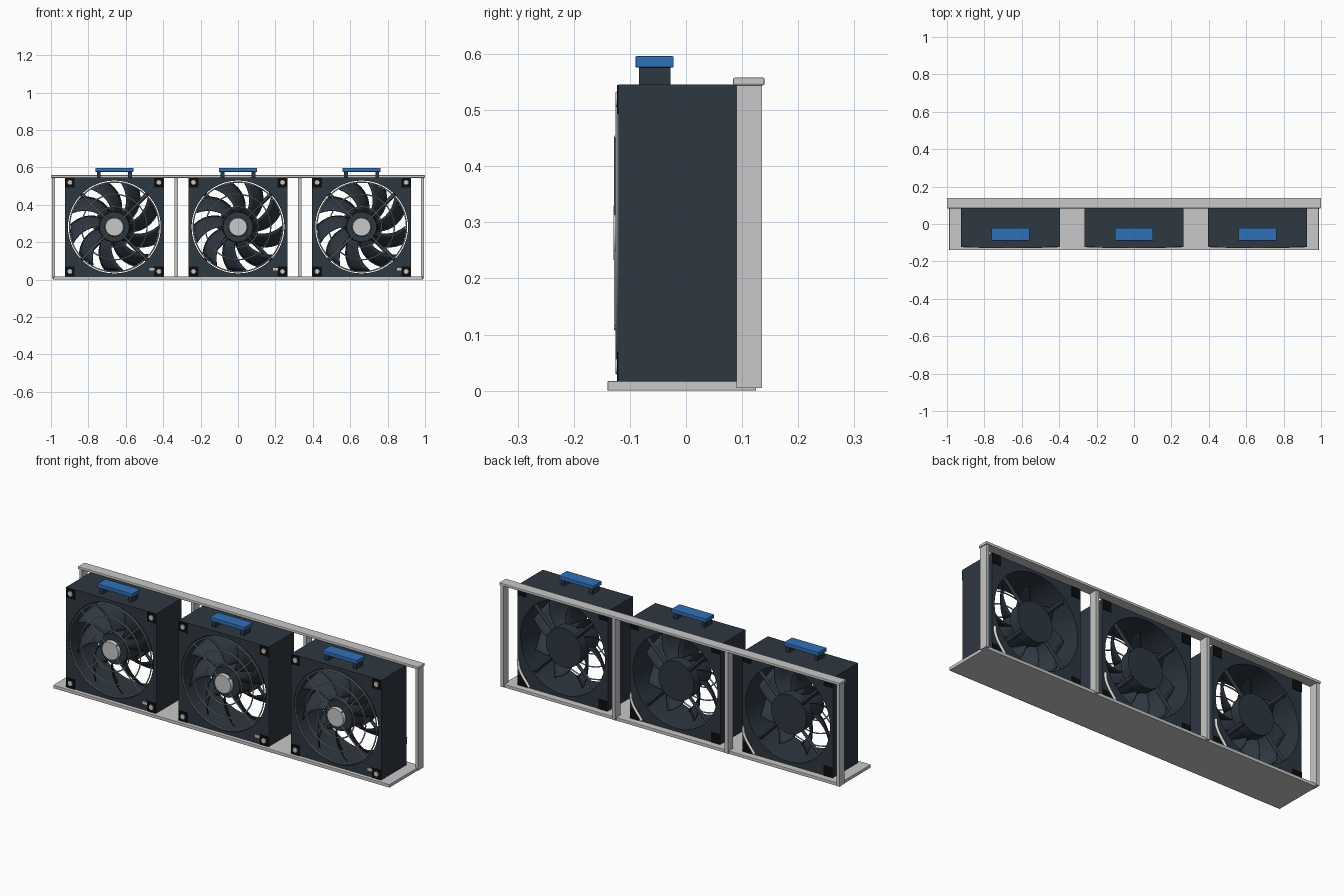
import bpy, bmesh, math
from mathutils import Matrix, Vector

cube = bpy.data.objects.get("Cube")
if cube:
    bpy.data.objects.remove(cube, do_unlink=True)


def material(name, r, g, b):
    m = bpy.data.materials.new(name)
    m.use_nodes = True
    m.diffuse_color = (r, g, b, 1)
    m.node_tree.nodes["Principled BSDF"].inputs["Base Color"].default_value = (r, g, b, 1)
    return m


SLATE = material("dark slate", 0.027, 0.038, 0.053)
BLACK = material("black rubber", 0.004, 0.004, 0.004)
GREY = material("light grey metal", 0.58, 0.58, 0.58)
WIRE = material("wire grey", 0.42, 0.42, 0.41)
BLUE = material("blue", 0.03, 0.16, 0.48)
WHITE = material("off white", 0.72, 0.72, 0.7)

CZ = 0.281          # fan axis height
HALF = 0.265        # half width of a fan housing
FRONT, BACK = -0.12, 0.09


def finish(bm, name, mat, smooth=False):
    bmesh.ops.recalc_face_normals(bm, faces=bm.faces)
    mesh = bpy.data.meshes.new(name)
    bm.to_mesh(mesh)
    bm.free()
    mesh.materials.append(mat)
    ob = bpy.data.objects.new(name, mesh)
    bpy.context.collection.objects.link(ob)
    if smooth:
        bpy.ops.object.select_all(action='DESELECT')
        ob.select_set(True)
        bpy.context.view_layer.objects.active = ob
        bpy.ops.object.shade_smooth_by_angle(angle=math.radians(35))
    return ob


def add_box(bm, x, y, z):
    """Box from three (low, high) ranges."""
    size = [b - a for a, b in (x, y, z)]
    mid = [(a + b) / 2 for a, b in (x, y, z)]
    bmesh.ops.create_cube(bm, size=1, matrix=Matrix.Translation(mid) @ Matrix.Diagonal((*size, 1)))


def box(name, mat, x, y, z, bevel=0):
    bm = bmesh.new()
    add_box(bm, x, y, z)
    ob = finish(bm, name, mat)
    if bevel:
        mod = ob.modifiers.new("bevel", 'BEVEL')
        mod.width, mod.segments = bevel, 2
    return ob


def add_rod(bm, a, b, r1, r2=None, sides=8):
    """Cylinder or cone between two points."""
    a, b = Vector(a), Vector(b)
    turn = (b - a).to_track_quat('Z', 'Y').to_matrix().to_4x4()
    bmesh.ops.create_cone(bm, cap_ends=True, segments=sides, radius1=r1,
                          radius2=r1 if r2 is None else r2, depth=(b - a).length,
                          matrix=Matrix.Translation((a + b) / 2) @ turn)


def polar(cx, r, angle, y):
    return Vector((cx + r * math.cos(angle), y, CZ + r * math.sin(angle)))


def housing(cx, sides=64, radius=0.248):
    # square frame with a round duct, made from matching loops
    bm = bmesh.new()
    rows = []
    for i in range(sides):
        a = math.tau * i / sides
        square = HALF / max(abs(math.cos(a)), abs(math.sin(a)))
        rows.append([bm.verts.new(polar(cx, r, a, y)) for r, y in
                     ((radius, FRONT), (square, FRONT), (square, BACK), (radius, BACK))])
    for i in range(sides):
        p, q = rows[i], rows[(i + 1) % sides]
        for j in range(4):
            k = (j + 1) % 4
            bm.faces.new((p[j], q[j], q[k], p[k]))
    finish(bm, "fan_housing", SLATE, True)


def blades(cx, count=9, rs=7, ts=4):
    # swept, pitched blades
    bm = bmesh.new()
    pitch = math.tau / count
    for n in range(count):
        grid = []
        for i in range(rs + 1):
            f = i / rs
            r = 0.075 + 0.161 * f
            width = pitch * (0.85 - 0.23 * f)
            mid = n * pitch + 0.5 * f ** 1.3
            row = []
            for j in range(ts + 1):
                t = j / ts
                y = -0.09 + 0.1 * t - 0.008 * math.sin(math.pi * t)
                row.append(bm.verts.new(polar(cx, r, mid + width * (0.5 - t), y)))
            grid.append(row)
        for i in range(rs):
            for j in range(ts):
                bm.faces.new((grid[i][j], grid[i + 1][j], grid[i + 1][j + 1], grid[i][j + 1]))
    ob = finish(bm, "fan_blades", SLATE, True)
    ob.modifiers.new("thickness", 'SOLIDIFY').thickness = 0.004


def grill(cx):
    # concentric wire rings and four diagonal spokes
    bm = bmesh.new()
    wire, n, m = 0.0035, 48, 6
    for radius in (0.24, 0.175, 0.108):
        ring = [[bm.verts.new(polar(cx, radius + wire * math.cos(math.tau * j / m), math.tau * i / n,
                                    -0.123 + wire * math.sin(math.tau * j / m)))
                 for j in range(m)] for i in range(n)]
        for i in range(n):
            p, q = ring[i], ring[(i + 1) % n]
            for j in range(m):
                k = (j + 1) % m
                bm.faces.new((p[j], q[j], q[k], p[k]))
    for i in range(4):
        a = math.pi / 4 + i * math.pi / 2
        add_rod(bm, polar(cx, 0.04, a, -0.125), polar(cx, 0.243, a, -0.125), wire, sides=6)
    finish(bm, "front_grill", WIRE, True)
    bm = bmesh.new()
    add_rod(bm, (cx, -0.112, CZ), (cx, -0.129, CZ), 0.052, 0.048, 16)
    finish(bm, "grill_badge", GREY, True)


def hub_and_struts(cx):
    bm = bmesh.new()
    add_rod(bm, (cx, 0.03, CZ), (cx, -0.1, CZ), 0.088, 0.08, 32)
    finish(bm, "rotor_hub", SLATE, True)
    bm = bmesh.new()
    add_rod(bm, (cx, 0.03, CZ), (cx, 0.083, CZ), 0.104, sides=32)
    for i in range(4):
        a = math.pi / 4 + i * math.pi / 2
        add_rod(bm, polar(cx, 0.09, a, 0.07), polar(cx, 0.255, a, 0.07), 0.011, sides=4)
    finish(bm, "motor_mount", SLATE, True)


def corners(cx):
    # rubber pads on both faces with screw heads at the front
    pads, screws = bmesh.new(), bmesh.new()
    for sx in (-1, 1):
        for sz in (-1, 1):
            x, z = cx + sx * 0.238, CZ + sz * 0.238
            for y in ((FRONT - 0.003, FRONT + 0.001), (BACK - 0.001, BACK + 0.003)):
                add_box(pads, (x - 0.026, x + 0.026), y, (z - 0.026, z + 0.026))
            add_rod(screws, (x, FRONT, z), (x, FRONT - 0.006, z), 0.015, 0.013, 12)
    finish(pads, "corner_pads", BLACK)
    finish(screws, "screw_heads", GREY, True)


def handle(cx):
    box("handle_grip", BLUE, (cx - 0.102, cx + 0.102), (-0.09, -0.022), (0.576, 0.596), 0.002)
    bm = bmesh.new()
    for s in (-1, 1):
        x = cx + s * 0.083
        add_box(bm, (x - 0.01, x + 0.01), (-0.084, -0.028), (0.54, 0.577))
    finish(bm, "handle_legs", SLATE)


def cable(cx):
    curve = bpy.data.curves.new("cable", 'CURVE')
    curve.dimensions = '3D'
    curve.bevel_depth, curve.bevel_resolution = 0.007, 2
    sp = curve.splines.new('BEZIER')
    points = ((0.255, 0.155), (0.25, 0.115), (0.19, 0.025))
    sp.bezier_points.add(len(points) - 1)
    for bp, (x, z) in zip(sp.bezier_points, points):
        bp.co = (cx + x, 0.1, z)
        bp.handle_left_type = bp.handle_right_type = 'AUTO'
    curve.use_fill_caps = True
    curve.materials.append(WHITE)
    bpy.context.collection.objects.link(bpy.data.objects.new("cable", curve))


# three fan modules
for cx in (-0.661, 0, 0.661):
    housing(cx)
    blades(cx)
    hub_and_struts(cx)
    grill(cx)
    corners(cx)
    handle(cx)
    cable(cx)
    box("front_tab", GREY, (cx + 0.188, cx + 0.214), (-0.124, -0.119), (0.049, 0.063))

# supporting tray and rear frame
box("base_tray", GREY, (-0.988, 0.988), (-0.14, 0.125), (0, 0.017), 0.002)
box("top_rail", GREY, (-1, 1), (0.084, 0.14), (0.544, 0.558), 0.003)
for x, half in ((-0.987, 0.008), (-0.331, 0.009), (0.331, 0.009), (0.987, 0.008)):
    box("rear_post", GREY, (x - half, x + half), (0.09, 0.135), (0.005, 0.551))
